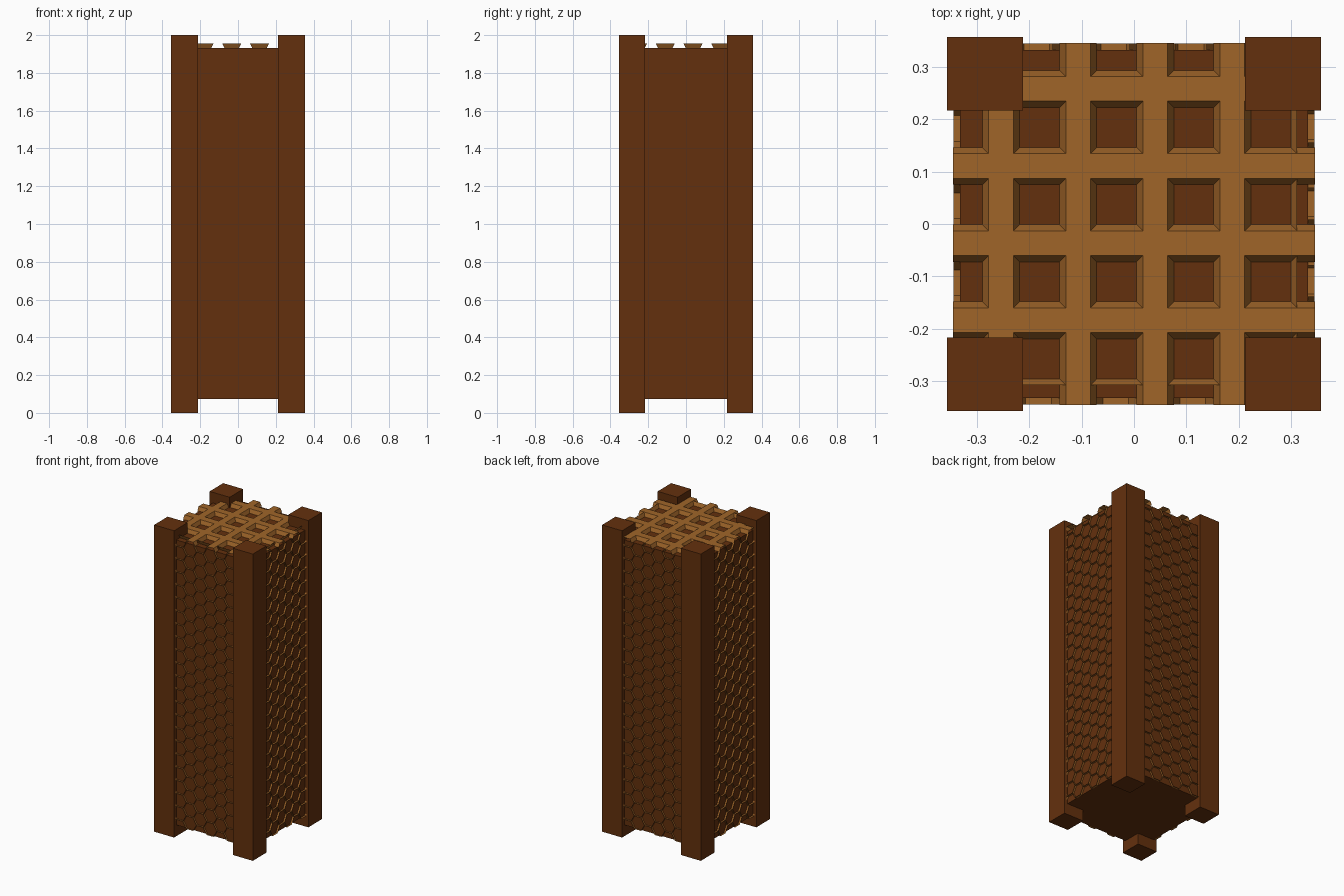
import bpy, bmesh, math
from mathutils import Vector, Matrix

if "Cube" in bpy.data.objects:
    bpy.data.objects.remove(bpy.data.objects["Cube"])

Z0, Z1, TOP = 0.073, 1.931, 1.955   # core bottom, core top, lattice top
CORE, OUT = 0.332, 0.345            # core half width, lattice half width


def material(name, rgb):
    m = bpy.data.materials.new(name)
    m.diffuse_color = (*rgb, 1)
    m.use_nodes = True
    m.node_tree.nodes["Principled BSDF"].inputs["Base Color"].default_value = m.diffuse_color
    return m


dark = material("dark_wood", (0.127, 0.03, 0.004))
light = material("light_wood", (0.35, 0.13, 0.022))


def finish(bm, name, mat):
    mesh = bpy.data.meshes.new(name)
    bm.to_mesh(mesh)
    bm.free()
    mesh.materials.append(mat)
    ob = bpy.data.objects.new(name, mesh)
    bpy.context.collection.objects.link(ob)
    return ob


def box(name, lo, hi, mat):
    bm = bmesh.new()
    bmesh.ops.create_cube(bm, size=1)
    lo, hi = Vector(lo), Vector(hi)
    for v in bm.verts:
        v.co = (lo + hi) / 2 + v.co * (hi - lo)
    return finish(bm, name, mat)


def clip(bm, co, no):
    bmesh.ops.bisect_plane(bm, geom=bm.verts[:] + bm.edges[:] + bm.faces[:],
                           plane_co=co, plane_no=no, clear_outer=True)


def quad(bm, *pts):
    bm.faces.new([bm.verts.new(p) for p in pts])


# Corner posts
for sx, side in ((-1, "left"), (1, "right")):
    for sy, end in ((-1, "front"), (1, "back")):
        xs, ys = sorted((sx * 0.212, sx * 0.356)), sorted((sy * 0.216, sy * 0.356))
        box(f"{end}_{side}_post", (xs[0], ys[0], 0), (xs[1], ys[1], 2), dark)

# Inner core
box("core", (-CORE, -CORE, Z0), (CORE, CORE, Z1), dark)

# Honeycomb walls: thin strips standing off each side of the core
S = 0.049
ROW = S * math.sqrt(3)
for k, side in enumerate(("front", "right", "back", "left")):
    bm = bmesh.new()
    seen = set()
    for c in range(-4, 5):
        for r in range(-1, 24):
            u = -0.035 + c * 1.5 * S
            w = Z0 + (r + 0.5 * (c % 2)) * ROW
            pts = [(u + S * math.cos(a), w + S * math.sin(a))
                   for a in (i * math.pi / 3 for i in range(6))]
            for i in range(6):
                p, q = pts[i], pts[(i + 1) % 6]
                key = (round((p[0] + q[0]) * 500), round((p[1] + q[1]) * 500))
                if key in seen:
                    continue
                seen.add(key)
                quad(bm, (p[0], -CORE, p[1]), (q[0], -CORE, q[1]),
                     (q[0], -OUT + 0.001, q[1]), (p[0], -OUT + 0.001, p[1]))
    for co, no in (((-0.22, 0, 0), (-1, 0, 0)), ((0.22, 0, 0), (1, 0, 0)),
                   ((0, 0, Z0), (0, 0, -1)), ((0, 0, Z1), (0, 0, 1))):
        clip(bm, co, no)
    bm.transform(Matrix.Rotation(k * math.pi / 2, 4, 'Z'))
    finish(bm, f"{side}_honeycomb", light)

# Top lattice: flat bars around square holes with sloped sides
PITCH, HOLE, IN = 0.147, 0.1, 0.012
hx = [-0.377 + i * PITCH for i in range(5)]
hy = [-0.307 + i * PITCH for i in range(5)]
bm = bmesh.new()


def flat(x0, x1, y0, y1):
    quad(bm, (x0, y0, TOP), (x1, y0, TOP), (x1, y1, TOP), (x0, y1, TOP))


for x in hx[:4]:
    flat(x + HOLE, x + PITCH, -0.4, 0.4)
    for y in hy[:4]:
        flat(x, x + HOLE, y + HOLE, y + PITCH)
for y in hy[:4]:
    flat(hx[4], OUT, y + HOLE, y + PITCH)
for x in hx:
    for y in hy:
        a = [(x, y), (x + HOLE, y), (x + HOLE, y + HOLE), (x, y + HOLE)]
        b = [(x + IN, y + IN), (x + HOLE - IN, y + IN),
             (x + HOLE - IN, y + HOLE - IN), (x + IN, y + HOLE - IN)]
        for i in range(4):
            j = (i + 1) % 4
            quad(bm, (*a[j], TOP), (*a[i], TOP), (*b[i], Z1), (*b[j], Z1))
# Bar slopes running on past the last holes to the right and front edges
xe, ye = hx[4] + HOLE, hy[0]
for h in range(5):
    for e, d in ((0, IN), (HOLE, -IN)):
        y, x = hy[h] + e, hx[h] + e
        quad(bm, (xe, y, TOP), (OUT, y, TOP), (OUT, y + d, Z1), (xe, y + d, Z1))
        quad(bm, (x, ye, TOP), (x, -OUT, TOP), (x + d, -OUT, Z1), (x + d, ye, Z1))
for no in ((1, 0, 0), (-1, 0, 0), (0, 1, 0), (0, -1, 0)):
    clip(bm, Vector(no) * OUT, no)
bmesh.ops.remove_doubles(bm, verts=bm.verts, dist=0.0005)
finish(bm, "top_lattice", light)
